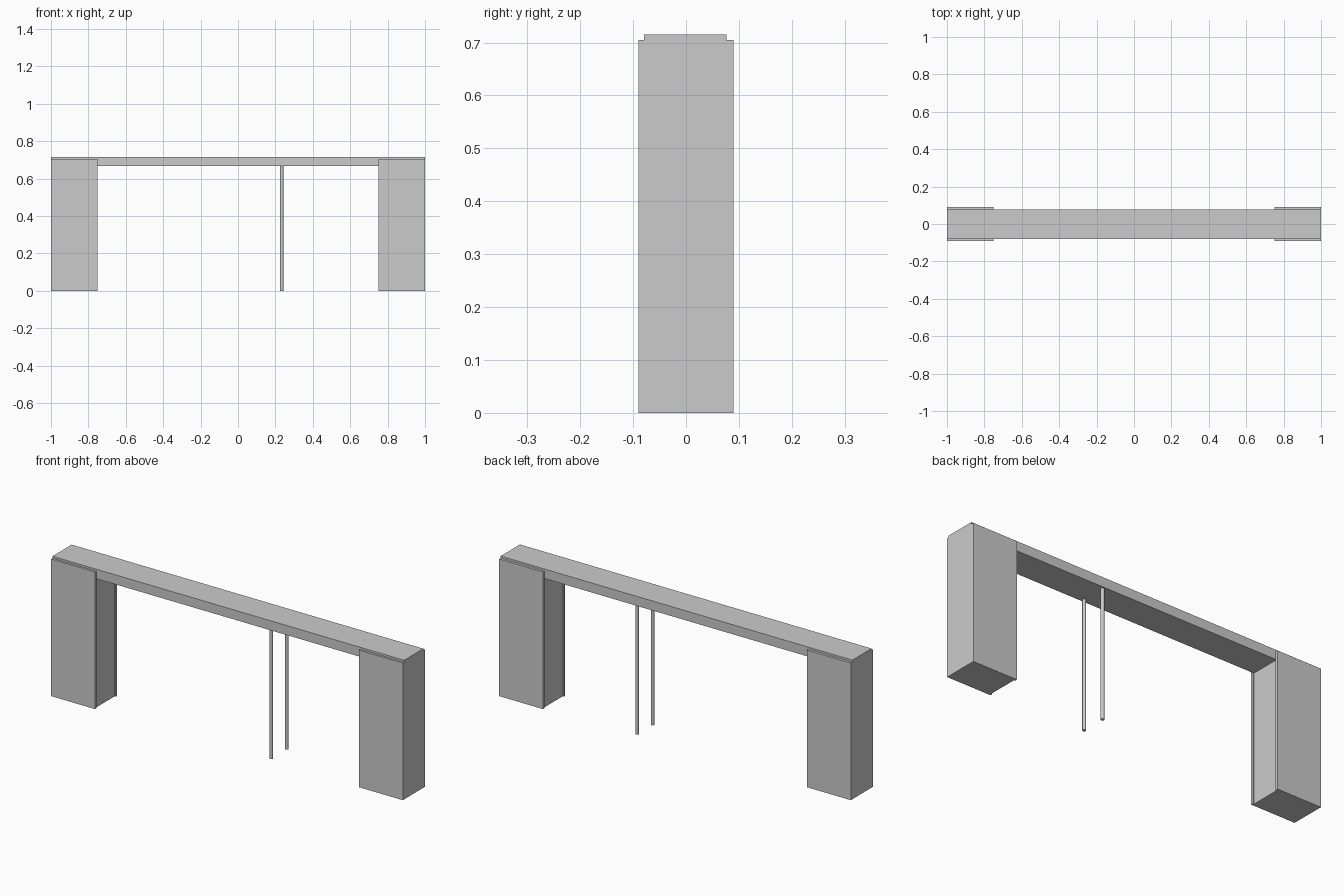
import bpy
import bmesh
from mathutils import Vector

if "Cube" in bpy.data.objects:
    bpy.data.objects.remove(bpy.data.objects["Cube"])


def box(name, lo, hi):
    """Axis-aligned box between two corners."""
    lo, hi = Vector(lo), Vector(hi)
    bm = bmesh.new()
    bmesh.ops.create_cube(bm, size=1)
    for v in bm.verts:
        v.co = Vector((v.co[i] * (hi[i] - lo[i]) + (lo[i] + hi[i]) / 2 for i in range(3)))
    mesh = bpy.data.meshes.new(name)
    bm.to_mesh(mesh)
    bm.free()
    obj = bpy.data.objects.new(name, mesh)
    bpy.context.collection.objects.link(obj)
    return obj


TOP, UNDERSIDE, PANEL_TOP = 0.715, 0.666, 0.705
FRONT, BACK = -0.079, 0.077     # faces of the worktop and cabinet bodies
OUT = 0.09                      # outer face of the cladding panels

# Long worktop
box("worktop", (-1, FRONT, UNDERSIDE), (1, BACK, TOP))

# End cabinets, clad front and back with slightly wider panels
for side, s in (("left", -1), ("right", 1)):
    def span(inner):
        return sorted((s * inner, s * 1.0))

    a, b = span(0.756)
    box(side + "_cabinet_body", (a, FRONT, 0), (b, BACK, UNDERSIDE))
    a, b = span(0.75)
    box(side + "_front_panel", (a, -OUT, 0), (b, FRONT, PANEL_TOP))
    box(side + "_back_panel", (a, BACK, 0), (b, OUT, PANEL_TOP))

# Pair of slim round support legs
for name, y in (("front_leg", -0.063), ("back_leg", 0.063)):
    bpy.ops.mesh.primitive_cylinder_add(vertices=24, radius=0.0085, depth=UNDERSIDE,
                                        location=(0.234, y, UNDERSIDE / 2))
    leg = bpy.context.object
    leg.name = name
    bpy.ops.object.shade_smooth_by_angle()
